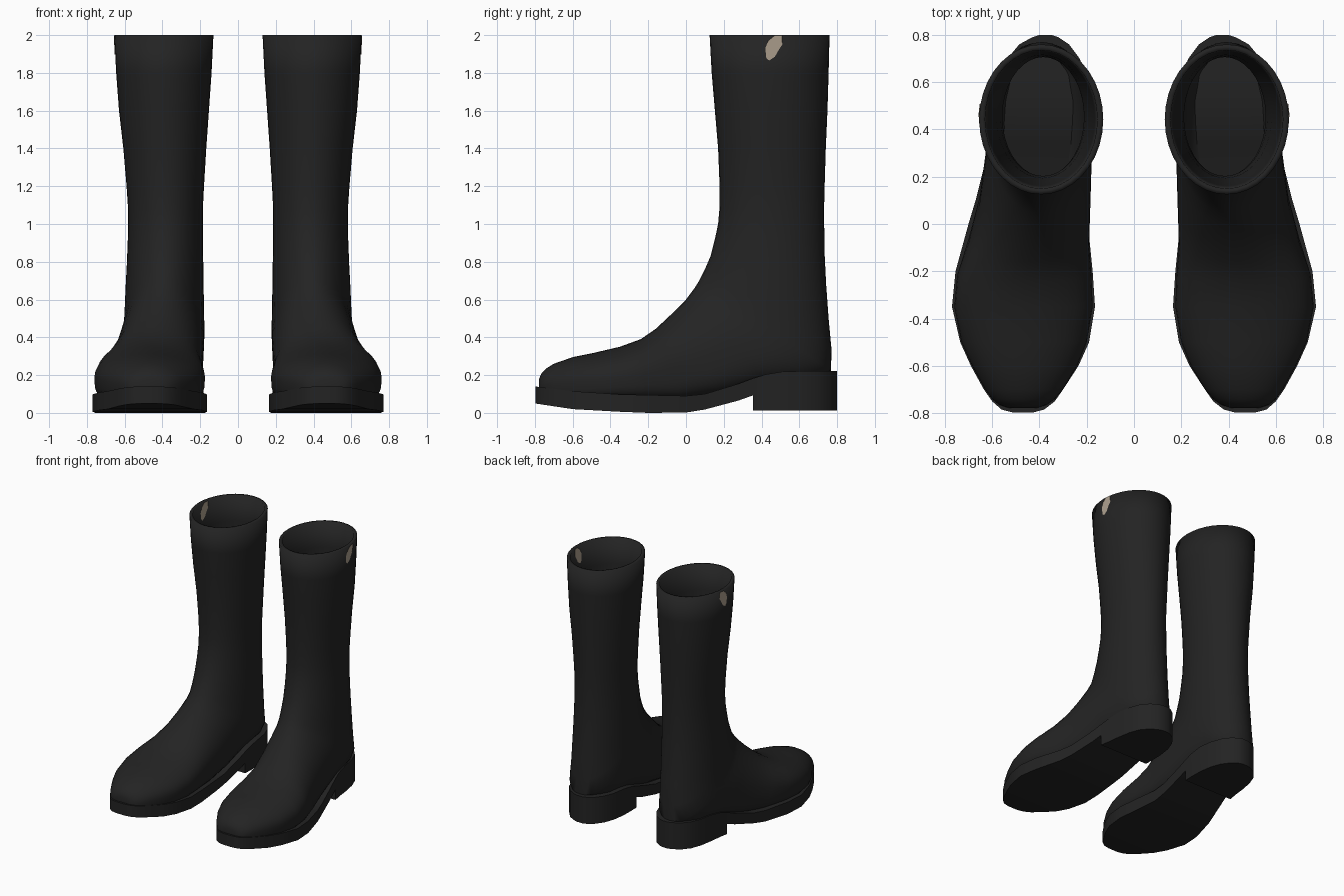
import bpy, bmesh, math

if "Cube" in bpy.data.objects:
    bpy.data.objects.remove(bpy.data.objects["Cube"])

SEG = 36


def material(name, rgb):
    m = bpy.data.materials.new(name)
    m.diffuse_color = (*rgb, 1)
    m.use_nodes = True
    m.node_tree.nodes["Principled BSDF"].inputs["Base Color"].default_value = m.diffuse_color
    return m


BLACK = material("black_rubber", (0.017, 0.017, 0.017))
BEIGE = material("beige_patch", (0.42, 0.35, 0.27))


def lerp(table, v):
    """Piecewise linear lookup in (key, value) pairs."""
    for (a, p), (b, q) in zip(table, table[1:]):
        if v <= b:
            return p + (q - p) * max(0, (v - a) / (b - a))
    return table[-1][1]


def loft(name, rings, cap_start=True, cap_end=True, angle=40):
    """Skin closed rings and mirror the part to the other boot."""
    bm = bmesh.new()
    rows = [[bm.verts.new(p) for p in r] for r in rings]
    n = len(rows[0])
    for a, b in zip(rows, rows[1:]):
        for i in range(n):
            j = (i + 1) % n
            bm.faces.new((a[i], a[j], b[j], b[i]))
    if cap_start:
        bm.faces.new(rows[0])
    if cap_end:
        bm.faces.new(rows[-1])
    bmesh.ops.recalc_face_normals(bm, faces=bm.faces)
    return finish(name, bm, BLACK, angle)


def finish(name, bm, mat, angle=40):
    me = bpy.data.meshes.new(name)
    bm.to_mesh(me)
    bm.free()
    me.materials.append(mat)
    ob = bpy.data.objects.new(name, me)
    bpy.context.collection.objects.link(ob)
    bpy.ops.object.select_all(action='DESELECT')
    ob.select_set(True)
    bpy.context.view_layer.objects.active = ob
    bpy.ops.object.shade_smooth_by_angle(angle=math.radians(angle))
    ob.modifiers.new("other_boot", 'MIRROR').use_mirror_merge = False
    return ob


# Upper: sections fanning from toe to ankle
# (front y, front z, back y, back z, inner x, outer x)
foot = [
    (-.778, .18, -.778, .09, .41, .53), (-.765, .21, -.765, .08, .37, .57),
    (-.74, .235, -.74, .08, .335, .60), (-.70, .26, -.70, .07, .30, .63),
    (-.60, .295, -.60, .06, .24, .685), (-.50, .315, -.50, .06, .20, .73),
    (-.35, .35, -.35, .06, .175, .76), (-.24, .39, -.20, .06, .18, .748),
    (-.16, .445, -.02, .06, .19, .70), (-.08, .52, .20, .09, .185, .655),
    (0, .60, .45, .15, .18, .63), (.045, .66, .68, .17, .178, .615),
    (.07, .70, .768, .22, .178, .605), (.10, .76, .770, .34, .18, .60),
    (.13, .83, .755, .50, .182, .595), (.153, .92, .742, .68, .184, .588),
    (.17, 1.0, .733, .86, .186, .583)]
# Shaft sections (z, front y, back y, inner x, outer x)
shaft = [
    (1.08, .177, .731, .186, .582), (1.2, .178, .734, .18, .59),
    (1.4, .17, .74, .168, .607), (1.6, .153, .749, .154, .63),
    (1.8, .136, .755, .14, .645), (2.0, .125, .76, .13, .655)]
sections = foot + [(f, z, b, z, i, o) for z, f, b, i, o in shaft]

rings = []
for n, (fy, fz, by, bz, xi, xo) in enumerate(sections):
    k = lerp([(7, .45), (13, .5)], n)       # height of the widest level
    box = lerp([(8, .5), (13, 1)], n)       # squareness of the underside
    ring = []
    for i in range(SEG):
        t = 2 * math.pi * i / SEG
        c, s = math.cos(t), math.sin(t)
        if c < 0:
            c = -abs(c) ** box
            s = math.copysign(abs(s) ** box, s)
        u = k + c * ((1 - k) if c > 0 else k)
        ring.append(((xi + xo) / 2 + s * (xo - xi) / 2,
                     by + (fy - by) * u, bz + (fz - bz) * u))
    rings.append(ring)
upper = loft("boot_upper", rings, cap_end=False, angle=50)
wall = upper.modifiers.new("wall", 'SOLIDIFY')
wall.thickness, wall.offset = .025, -1

# Sole outline (y, inner x, outer x) and its height profiles
outline = [
    (-.798, .43, .51), (-.785, .38, .56), (-.75, .335, .60), (-.70, .30, .635),
    (-.60, .235, .69), (-.50, .19, .735), (-.35, .165, .77), (-.20, .175, .755),
    (0, .195, .70), (.10, .193, .67), (.20, .19, .645), (.28, .187, .625),
    (.355, .185, .607), (.42, .183, .595), (.52, .185, .583), (.62, .20, .565),
    (.70, .23, .535), (.76, .275, .485), (.79, .32, .43), (.80, .35, .40)]
sole_top = [(-.8, .14), (-.6, .115), (-.35, .098), (0, .09), (.1, .10),
            (.28, .155), (.4, .2), (.52, .22), (.8, .222)]
sole_bottom = [(-.8, .05), (-.6, .02), (-.35, .006), (-.2, 0), (0, .002),
               (.1, .018), (.28, .066), (.36, .095)]


def slab(name, stations, bottom):
    loft(name, [[(i, y, bottom(y)), (o, y, bottom(y)),
                 (o, y, lerp(sole_top, y)), (i, y, lerp(sole_top, y))]
                for y, i, o in stations], angle=35)


slab("sole", [r for r in outline if r[0] <= .355], lambda y: lerp(sole_bottom, y))
slab("heel", [r for r in outline if r[0] >= .355], lambda y: .012)

# Worn patch near the top edge, on both faces of the outer wall
patch = [(.44, 1.865), (.47, 1.885), (.49, 1.92), (.51, 1.95), (.508, 1.998),
         (.47, 1.998), (.435, 1.97), (.42, 1.93), (.425, 1.88)]
for name, shift in (("outside_patch", .003), ("inside_patch", -.029)):
    bm = bmesh.new()
    pts = []
    for y, z in patch:
        half = .2525 + (z - 1.8) * .05
        bulge = math.sqrt(1 - ((y - .444) / .314) ** 2)
        pts.append(bm.verts.new((.3925 + half * bulge + shift, y, z)))
    face = bm.faces.new(pts)
    if shift < 0:
        face.normal_flip()
    finish(name, bm, BEIGE)
